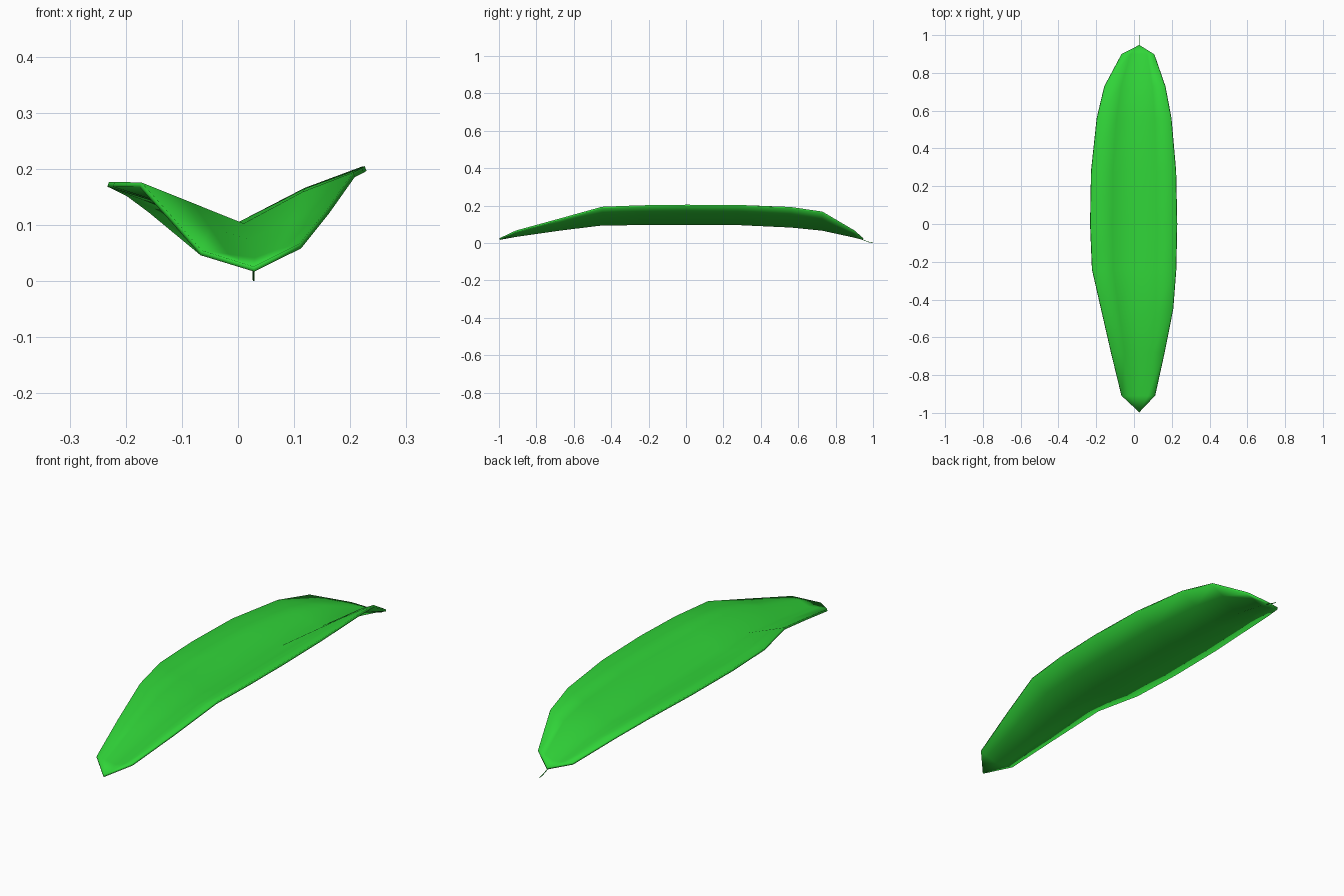
import bpy
import bmesh

cube = bpy.data.objects.get("Cube")
if cube:
    bpy.data.objects.remove(cube, do_unlink=True)

green = bpy.data.materials.new("leaf green")
green.use_nodes = True
green.diffuse_color = (0.03, 0.66, 0.04, 1)
green.node_tree.nodes["Principled BSDF"].inputs["Base Color"].default_value = green.diffuse_color


def finish(obj, angle):
    """Colour and smooth one part."""
    obj.data.materials.append(green)
    bpy.ops.object.select_all(action="DESELECT")
    obj.select_set(True)
    bpy.context.view_layer.objects.active = obj
    bpy.ops.object.shade_smooth_by_angle(angle=angle)


# Stations along the blade: y, left-hand edge (x, z), midrib (x, z), other edge (x, z)
STATIONS = [
    (-0.91, (-0.065, 0.055), (0.03, 0.042), (0.11, 0.067)),
    (-0.68, (-0.12, 0.118), (0.02, 0.075), (0.16, 0.13)),
    (-0.45, (-0.172, 0.176), (0.01, 0.103), (0.205, 0.194)),
    (-0.24, (-0.22, 0.177), (0, 0.105), (0.221, 0.202)),
    (0.0, (-0.23, 0.177), (0, 0.105), (0.226, 0.205)),
    (0.28, (-0.225, 0.175), (0, 0.105), (0.22, 0.204)),
    (0.56, (-0.195, 0.16), (0.01, 0.092), (0.195, 0.193)),
    (0.73, (-0.155, 0.13), (0.02, 0.075), (0.163, 0.168)),
    (0.9, (-0.065, 0.055), (0.028, 0.038), (0.105, 0.068)),
]


def between(a, b, fx, fz):
    return a[0] + (b[0] - a[0]) * fx, a[1] + (b[1] - a[1]) * fz


# Leaf blade: folded cross-sections lofted lengthways, closed by a tip at each end
bm = bmesh.new()
rows = []
for y, left, mid, right in STATIONS:
    section = [left, between(mid, left, 0.5, 0.5), mid,
               between(mid, right, 0.54, 0.62), right]
    rows.append([bm.verts.new((x, y, z)) for x, z in section])
for near, far in zip(rows, rows[1:]):
    for i in range(len(near) - 1):
        bm.faces.new((near[i], near[i + 1], far[i + 1], far[i]))
for row, y in ((rows[0], -0.997), (rows[-1], 0.948)):
    tip = bm.verts.new((0.028, y, 0.026))
    for a, b in zip(row, row[1:]):
        bm.faces.new((a, tip, b) if y < 0 else (a, b, tip))
bmesh.ops.recalc_face_normals(bm, faces=bm.faces)
if sum(f.normal.z for f in bm.faces) < 0:
    bmesh.ops.reverse_faces(bm, faces=bm.faces)
mesh = bpy.data.meshes.new("leaf_blade")
bm.to_mesh(mesh)
bm.free()
blade = bpy.data.objects.new("leaf_blade", mesh)
bpy.context.collection.objects.link(blade)
thick = blade.modifiers.new("thickness", "SOLIDIFY")
thick.thickness = 0.009
thick.offset = -1
finish(blade, 0.9)

# Thin drooping stem
curve = bpy.data.curves.new("leaf_stem", "CURVE")
curve.dimensions = "3D"
curve.bevel_depth = 0.0018
curve.bevel_resolution = 1
curve.use_fill_caps = True
path = [(0.028, 0.935, 0.022), (0.028, 0.96, 0.012), (0.028, 0.98, 0.005), (0.028, 1.0, 0.002)]
spline = curve.splines.new("POLY")
spline.points.add(len(path) - 1)
for point, co in zip(spline.points, path):
    point.co = (*co, 1)
stem = bpy.data.objects.new("leaf_stem", curve)
bpy.context.collection.objects.link(stem)
bpy.ops.object.select_all(action="DESELECT")
stem.select_set(True)
bpy.context.view_layer.objects.active = stem
bpy.ops.object.convert(target="MESH")
finish(bpy.context.view_layer.objects.active, 0.9)
